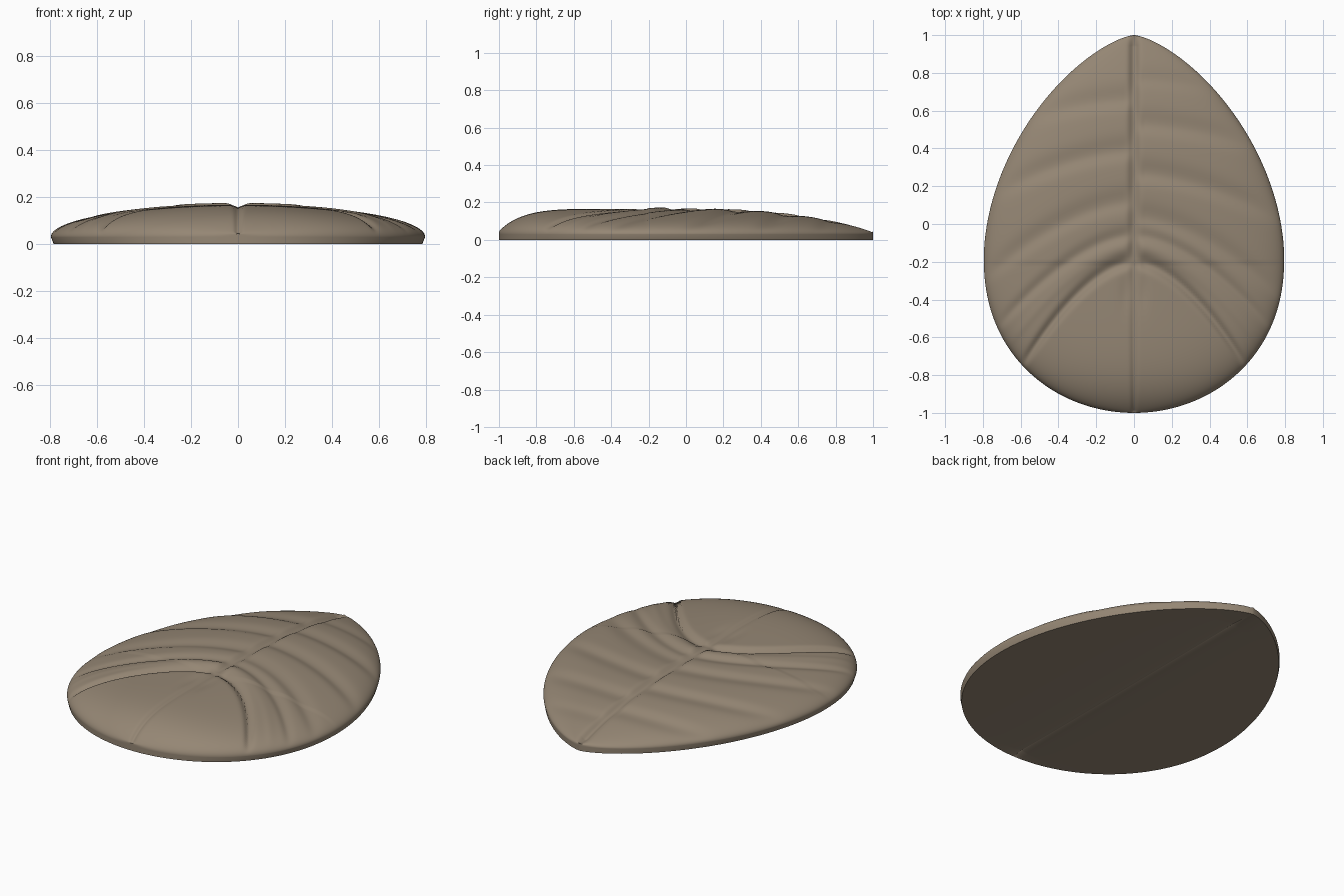
import bpy, bmesh, math

cube = bpy.data.objects.get("Cube")
if cube:
    bpy.data.objects.remove(cube)

mat = bpy.data.materials.new("taupe")
mat.use_nodes = True
colour = (0.30, 0.24, 0.175, 1)
mat.diffuse_color = colour
mat.node_tree.nodes["Principled BSDF"].inputs["Base Color"].default_value = colour

# Veins on each half: start on the midline, curvature, depth, width
MAIN = [(-0.2, 1.35, 0.024, 0.028), (-0.12, 1.05, -0.004, 0.03), (-0.06, 0.85, 0.014, 0.03)]
VEINS = {
    1: MAIN + [(0.04, 0.65, 0.014, 0.045), (0.27, 0.38, 0.015, 0.045),
               (0.53, 0.25, 0.014, 0.045), (0.77, 0.2, 0.008, 0.04)],
    -1: MAIN + [(0.12, 0.6, 0.014, 0.045), (0.39, 0.38, 0.015, 0.045),
                (0.66, 0.25, 0.014, 0.045)],
}
RIM = 0.03


def half_width(y):
    """Egg outline, blunt at the front and pointed at the back."""
    if y < -0.18:
        v = min(1, (-0.18 - y) / 0.82)
        return 0.795 * math.sqrt(max(0, 1 - v ** 2.2))
    v = min(1, (y + 0.18) / 1.18)
    return 0.795 * max(0, 1 - v ** 1.85) ** 0.69


def crown(y):
    """Height of the dome along its length."""
    if y < -0.2:
        v = min(1, (-0.2 - y) / 0.8)
        return 0.045 + 0.122 * max(0, 1 - v ** 6) ** 0.9
    v = min(1, (y + 0.2) / 1.2)
    return 0.045 + 0.126 * (1 - v ** 3)


def bump(d, width):
    return math.exp(-(d / width) ** 2)


def shell_height(x, y, s, side):
    dome = math.sqrt(max(0, 1 - s * s))
    z = RIM + (crown(y) - RIM) * dome
    fade = (1 - s ** 8) * min(1, half_width(y) / 0.4) * min(1, x / 0.05)
    for start, curve, depth, width in VEINS[side]:
        d = y - (start - curve * x ** 1.7)
        # steeper on the front of each fold
        z -= depth * fade * bump(d, width if d < 0 else width * 1.5)
    # midline furrow, wide at the back and fine at the front
    back = 1 / (1 + math.exp(-(y + 0.25) / 0.05))
    ends = min(1, half_width(y) / 0.15)
    z -= ends * (0.022 * back * bump(x, 0.024) + 0.012 * (1 - back) * bump(x, 0.014))
    # shallow dent ahead of the main fold
    z -= 0.007 * bump(x - 0.045, 0.03) * bump(y + 0.36, 0.1)
    return max(z, 0.01)


def shell_section(y, side, n):
    w = half_width(y)
    pts = []
    for j in range(n + 1):
        s = math.sin(math.pi / 2 * j / n)
        pts.append((s * w, shell_height(s * w, y, s, side)))
    return pts + [(0.985 * w, 0)]


def base_section(y, side, n):
    """Almost flat underside, folded up slightly along the midline."""
    w = 0.985 * half_width(y)
    fold = 0.018 * min(1, w / 0.3)
    pts = []
    for j in range(n + 1):
        x = w * (j / n) ** 1.5
        pts.append((x, fold * math.exp(-x / 0.1) * (1 - j / n)))
    return pts


def build(name, section, rows, cols, up):
    bm = bmesh.new()
    for side in (1, -1):
        grid = []
        for i in range(rows + 1):
            y = -math.cos(math.pi * i / rows)
            grid.append([bm.verts.new((side * x, y, z)) for x, z in section(y, side, cols)])
        for a, b in zip(grid, grid[1:]):
            for j in range(len(a) - 1):
                quad = [a[j], a[j + 1], b[j + 1], b[j]]
                bm.faces.new(quad if (side > 0) == up else quad[::-1])
    bmesh.ops.remove_doubles(bm, verts=bm.verts, dist=0.00005)
    bmesh.ops.dissolve_degenerate(bm, edges=bm.edges, dist=0.00001)
    mesh = bpy.data.meshes.new(name)
    bm.to_mesh(mesh)
    bm.free()
    mesh.materials.append(mat)
    obj = bpy.data.objects.new(name, mesh)
    bpy.context.collection.objects.link(obj)
    bpy.ops.object.select_all(action="DESELECT")
    obj.select_set(True)
    bpy.context.view_layer.objects.active = obj
    bpy.ops.object.shade_smooth_by_angle(angle=math.radians(65))


build("veined_shell", shell_section, 220, 90, True)
build("underside", base_section, 220, 30, False)
